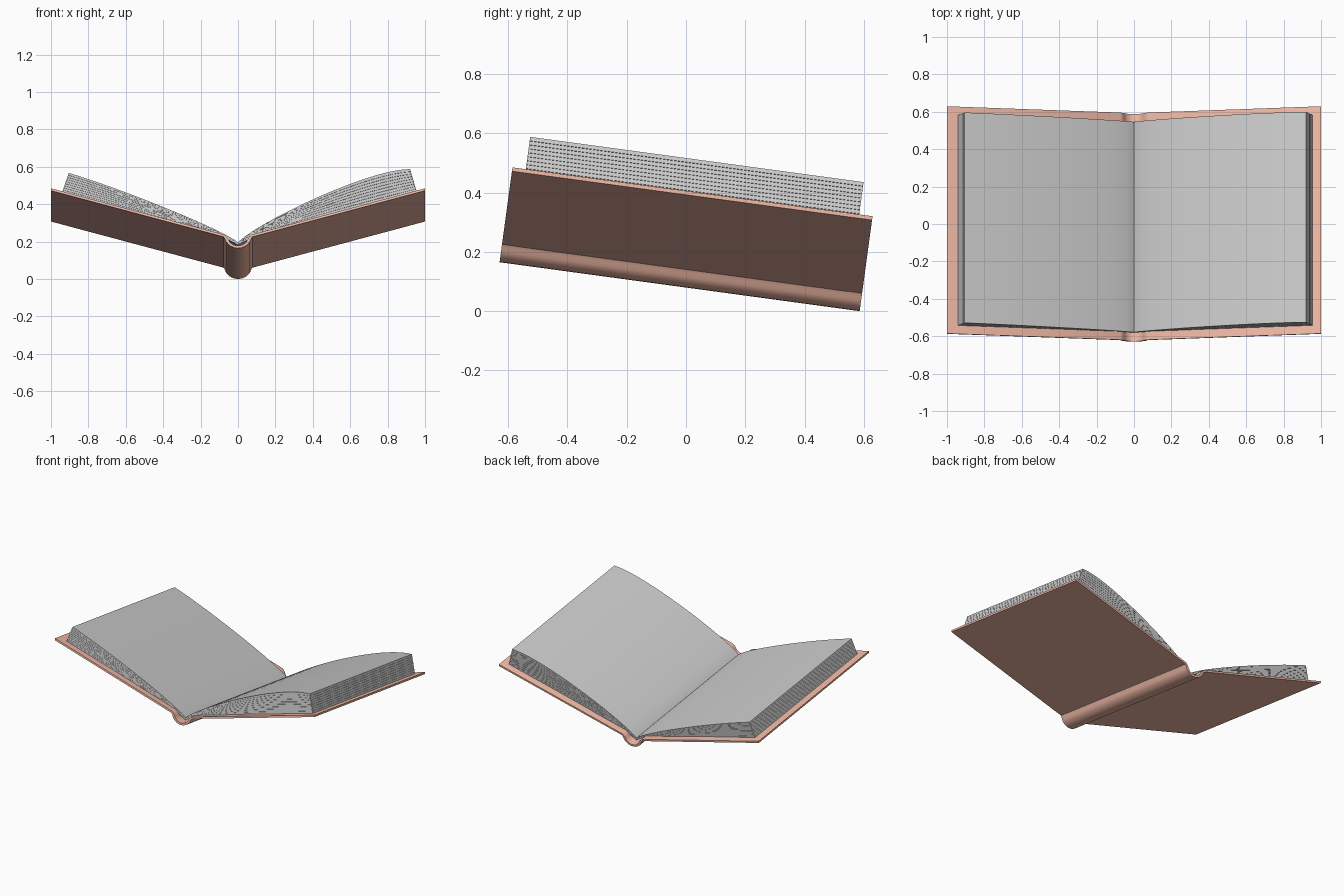
import bpy, bmesh, math
from mathutils import Vector
from mathutils.geometry import interpolate_bezier

if "Cube" in bpy.data.objects:
    bpy.data.objects.remove(bpy.data.objects["Cube"])

TILT = math.radians(-7.73)
LAYERS = 9


def slab(name, lower, upper, half, mat=None):
    """Solid between two matching profile lines (x, z), extruded along y."""
    bm = bmesh.new()
    rows = [[bm.verts.new((x, y, z)) for x, z in line]
            for line, y in ((lower, -half), (upper, -half), (upper, half), (lower, half))]
    for a in range(4):
        r, s = rows[a], rows[(a + 1) % 4]
        for i in range(len(lower) - 1):
            bm.faces.new((r[i], r[i + 1], s[i + 1], s[i]))
    for i in (0, -1):
        bm.faces.new([r[i] for r in rows])
    bmesh.ops.recalc_face_normals(bm, faces=bm.faces[:])
    me = bpy.data.meshes.new(name)
    bm.to_mesh(me)
    bm.free()
    ob = bpy.data.objects.new(name, me)
    bpy.context.collection.objects.link(ob)
    # the whole book leans back on its spine
    ob.rotation_euler.x = TILT
    ob.location = (0, -0.0215, 0.0825)
    if mat:
        me.materials.append(mat)
    bpy.ops.object.select_all(action='DESELECT')
    ob.select_set(True)
    bpy.context.view_layer.objects.active = ob
    bpy.ops.object.shade_smooth_by_angle(angle=math.radians(30))
    return ob


def mirrored(half_line):
    return [(-x, z) for x, z in reversed(half_line[1:])] + half_line


def curve(p, n=20):
    pts = interpolate_bezier(*[Vector((x, z, 0)) for x, z in p], n)
    return [(q.x, q.y) for q in pts]


def blend(a, b, t):
    return [(p[0] + (q[0] - p[0]) * t, p[1] + (q[1] - p[1]) * t) for p, q in zip(a, b)]


# cover: two boards joined by a rounded spine
leather = bpy.data.materials.new("cover_red")
leather.diffuse_color = (0.9, 0.5, 0.39, 1)
leather.use_nodes = True
leather.node_tree.nodes["Principled BSDF"].inputs["Base Color"].default_value = leather.diffuse_color
outer = [(0, 0), (.018, .002), (.036, .009), (.053, .021), (.064, .035), (.069, .048), (.077, .061), (1, .310)]
inner = [(0, .013), (.014, .015), (.028, .02), (.041, .03), (.05, .042), (.056, .056), (.073, .073), (1, .323)]
slab("cover", mirrored(outer), mirrored(inner), 0.613, leather)

# page blocks: layers fanning from the cover up to the curved top page
blocks = {
    "right": (1, [(0, .022), (.1, .092), (.5, .19), (.955, .312)],
              [(0, .037), (.08, .13), (.68, .43), (.92, .433)]),
    "left": (-1, [(0, .022), (.1, .092), (.5, .19), (.94, .308)],
             [(0, .037), (.07, .1), (.6, .32), (.905, .412)]),
}
for side, (sign, low, top) in blocks.items():
    a = [(sign * x, z) for x, z in curve(low)]
    b = [(sign * x, z) for x, z in curve(top)]
    for k in range(LAYERS):
        t1 = 1 if k == LAYERS - 1 else (k + 0.93) / LAYERS
        slab(f"pages_{side}_{k + 1}", blend(a, b, k / LAYERS), blend(a, b, t1), 0.5675)
